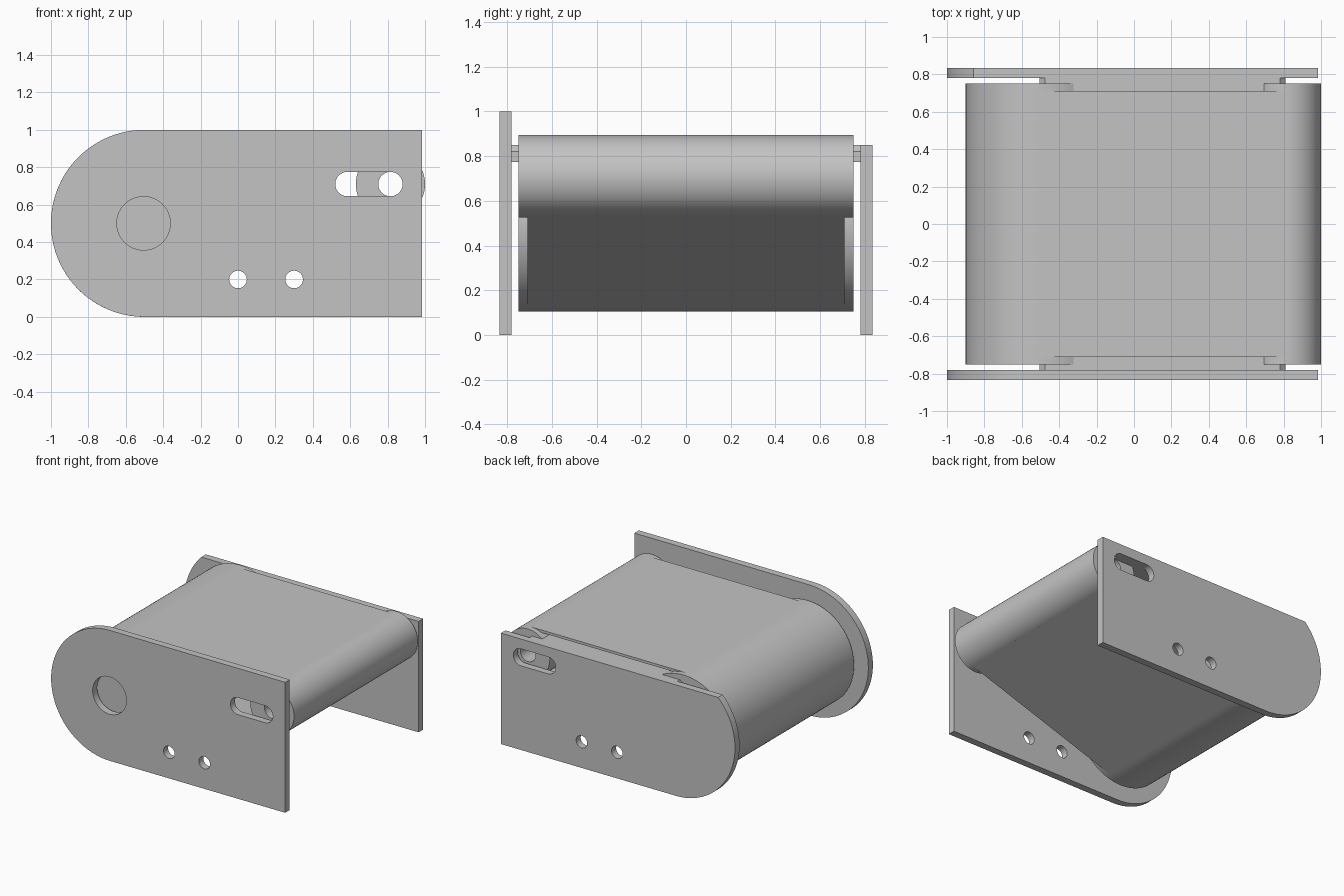
import bpy
import bmesh
from math import pi, sin, cos, asin, acos, atan2, hypot

cube = bpy.data.objects.get("Cube")
if cube:
    bpy.data.objects.remove(cube, do_unlink=True)

grey = bpy.data.materials.new("plain grey")
grey.use_nodes = True
GREY = (0.55, 0.55, 0.55, 1)
grey.diffuse_color = GREY
grey.node_tree.nodes["Principled BSDF"].inputs["Base Color"].default_value = GREY


def arc(x, z, r, start, end, steps=48):
    return [(x + r * cos(start + (end - start) * i / steps),
             z + r * sin(start + (end - start) * i / steps)) for i in range(steps + 1)]


def circle(x, z, r, steps=64):
    return arc(x, z, r, 0, 2 * pi, steps)[:-1]


def extruded(name, loops, y0, y1):
    """Solid from x-z outlines (first outer, rest holes) running from y0 to y1."""
    bm = bmesh.new()
    edges = []
    for loop in loops:
        verts = [bm.verts.new((x, y0, z)) for x, z in loop]
        edges += [bm.edges.new((v, verts[i - 1])) for i, v in enumerate(verts)]
    bmesh.ops.triangle_fill(bm, edges=edges, use_beauty=True, normal=(0, -1, 0))
    out = bmesh.ops.extrude_face_region(bm, geom=bm.faces[:])
    moved = [g for g in out["geom"] if isinstance(g, bmesh.types.BMVert)]
    bmesh.ops.translate(bm, verts=moved, vec=(0, y1 - y0, 0))
    bmesh.ops.recalc_face_normals(bm, faces=bm.faces[:])
    mesh = bpy.data.meshes.new(name)
    bm.to_mesh(mesh)
    bm.free()
    mesh.materials.append(grey)
    obj = bpy.data.objects.new(name, mesh)
    bpy.context.collection.objects.link(obj)
    bpy.ops.object.select_all(action='DESELECT')
    obj.select_set(True)
    bpy.context.view_layer.objects.active = obj
    bpy.ops.object.shade_smooth_by_angle()
    return obj


# Shared dimensions: roller centres, radii and plate faces
BIG = (-0.505, 0.5, 0.395)
SMALL = (0.815, 0.71, 0.185)
BORE = 0.065
IN, OUT, END = 0.78, 0.835, 0.985

# Side plates: rounded tail, tensioning slot and bolt holes
slot = (arc(SMALL[0], SMALL[1], BORE, -pi / 2, pi / 2, 24)
        + arc(0.585, SMALL[1], BORE, pi / 2, 3 * pi / 2, 24))
bolt_holes = [circle(x, 0.2, 0.047, 40) for x in (0.0, 0.3)]


def plate_outline(top):
    start = pi - asin(min(1, (top - 0.5) / 0.5))
    return arc(-0.5, 0.5, 0.5, start, 3 * pi / 2) + [(END, 0), (END, top)]


bearing_hole = circle(-0.505, 0.5, 0.143)
extruded("front_side_plate", [plate_outline(1.0), slot, bearing_hole] + bolt_holes, -OUT, -IN)
extruded("back_side_plate", [plate_outline(0.85), slot] + bolt_holes, IN, OUT)

# Rollers: solid drive roller, bored idler roller
extruded("drive_roller", [circle(*BIG, 96)], -0.75, 0.75)
extruded("idler_roller", [circle(*SMALL, 96), circle(SMALL[0], SMALL[1], BORE)], -0.75, 0.75)

# Belt strands along the two common tangents of the rollers
dx, dz = SMALL[0] - BIG[0], SMALL[1] - BIG[1]
lean = atan2(dz, dx)
spread = acos((BIG[2] - SMALL[2]) / hypot(dx, dz))
for name, side in (("upper_belt", 1), ("lower_belt", -1)):
    a = lean + side * spread
    strand = [(x + (r - t) * cos(a), z + (r - t) * sin(a))
              for (x, z, r), t in ((BIG, 0), (SMALL, 0), (SMALL, 0.02), (BIG, 0.02))]
    extruded(name, [strand], -0.71, 0.71)

# Slider bed joining the plates beneath the upper belt
bed = [(-0.505, 0.775), (-0.505, 0.82), (-0.475, 0.85), (0.78, 0.85), (0.81, 0.82), (0.81, 0.775)]
extruded("slider_bed", [bed], -IN, IN)
